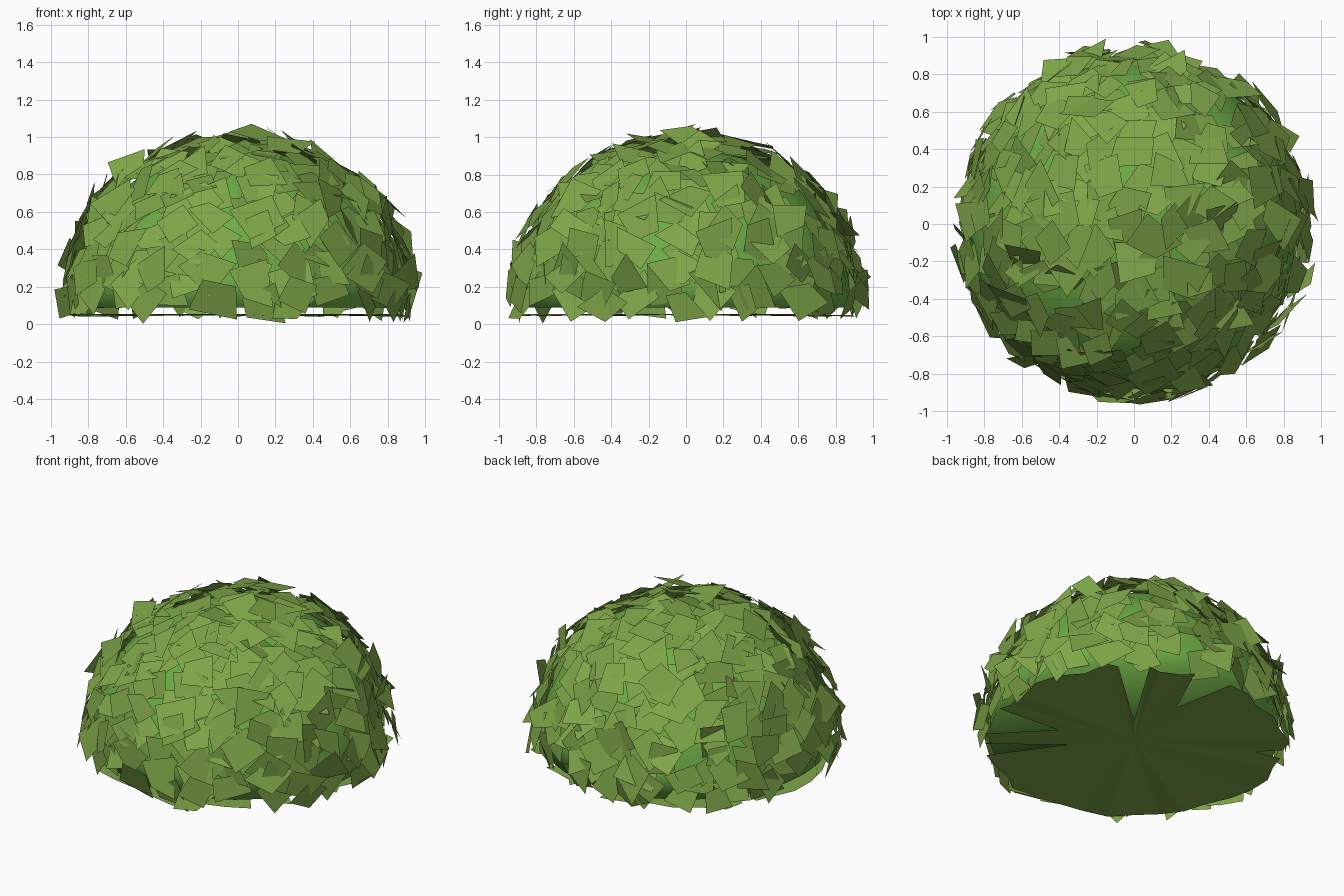
import bpy, bmesh, math, random
from mathutils import Vector

if "Cube" in bpy.data.objects:
    bpy.data.objects.remove(bpy.data.objects["Cube"])

random.seed(7)


def material(name, color):
    m = bpy.data.materials.new(name)
    m.diffuse_color = (*color, 1)
    m.use_nodes = True
    m.node_tree.nodes["Principled BSDF"].inputs["Base Color"].default_value = m.diffuse_color
    return m


def make_object(name, bm, mat, smooth=False):
    me = bpy.data.meshes.new(name)
    bm.to_mesh(me)
    bm.free()
    for p in me.polygons:
        p.use_smooth = smooth
    me.materials.append(mat)
    ob = bpy.data.objects.new(name, me)
    bpy.context.collection.objects.link(ob)
    return ob


leaf_green = material("leaf_green", (0.21, 0.38, 0.065))
core_green = material("core_green", (0.15, 0.41, 0.06))
BASE = 0.09


def shell(az, t, a, b):
    """Point on a slightly boxy dome; t runs 0 at the rim to 1 at the top."""
    el = t * math.pi / 2
    e = 0.93
    r, z = a * math.cos(el) ** e, b * math.sin(el) ** e
    return Vector((r * math.cos(az), r * math.sin(az), BASE + z))


# Smooth inner dome with a closed underside
bm = bmesh.new()
N, R = 32, 10
rings = [[bm.verts.new(shell(2 * math.pi * i / N, k / R, 0.88, 0.84)) for i in range(N)]
         for k in range(R)]
top = bm.verts.new((0, 0, BASE + 0.84))
low = bm.verts.new((0, 0, BASE))
for i in range(N):
    j = (i + 1) % N
    for k in range(R - 1):
        bm.faces.new((rings[k][i], rings[k][j], rings[k + 1][j], rings[k + 1][i]))
    bm.faces.new((rings[-1][i], rings[-1][j], top))
    bm.faces.new((rings[0][j], rings[0][i], low))
make_object("bush_core", bm, core_green, True)

# Loose irregular leaf cards lying over the dome, the lowest ones hanging over its rim
bm = bmesh.new()
COUNT = 330
for n in range(COUNT):
    s = (n + 0.5) / COUNT
    az = n * 2.399963 + random.uniform(-0.12, 0.12)
    t = math.asin(s) * 2 / math.pi
    off = random.uniform(-0.025, 0.035)
    c = shell(az, t, 0.92 + off, 0.90 + off)
    nrm = Vector((c.x, c.y, c.z - BASE)).normalized()
    nrm = (nrm + Vector([random.gauss(0, 0.2) for _ in range(3)])).normalized()
    u = nrm.orthogonal().normalized()
    v = nrm.cross(u)
    spin = random.uniform(0, 2 * math.pi)
    quad = []
    for k in range(4):
        ang = spin + k * math.pi / 2 + random.uniform(-0.35, 0.35)
        rad = random.uniform(0.085, 0.17)
        p = c + (u * math.cos(ang) + v * math.sin(ang)) * rad
        p.z = min(max(p.z, random.uniform(0.0, 0.05)), 1.07)
        h = math.hypot(p.x, p.y)
        if h > 1.0:
            p.x, p.y = p.x / h, p.y / h
        quad.append(bm.verts.new(p))
    bm.faces.new(quad)
make_object("leaves", bm, leaf_green)

# Ragged underside of flat leaves with wedge gaps: (azimuth, half width, tip radius)
gaps = [(50, 6, 0.25), (82, 8, 0.48), (150, 3, 0.75), (-24, 10, 0.48), (-46, 4, 0.4)]
outline = []
for d in range(0, 360, 10):
    if all(abs((d - g + 180) % 360 - 180) > w for g, w, _ in gaps):
        outline.append((d, random.uniform(0.86, 0.95)))
for g, w, tip in gaps:
    outline += [((g - w) % 360, 0.91), (g % 360, tip), ((g + w) % 360, 0.91)]
outline.sort()
bm = bmesh.new()
mid = bm.verts.new((0, 0, 0.055))
rim = [bm.verts.new((r * math.cos(math.radians(d)), r * math.sin(math.radians(d)),
                     random.uniform(0.04, 0.055))) for d, r in outline]
for i, v in enumerate(rim):
    bm.faces.new((mid, rim[(i + 1) % len(rim)], v))
make_object("underside_leaves", bm, leaf_green)
